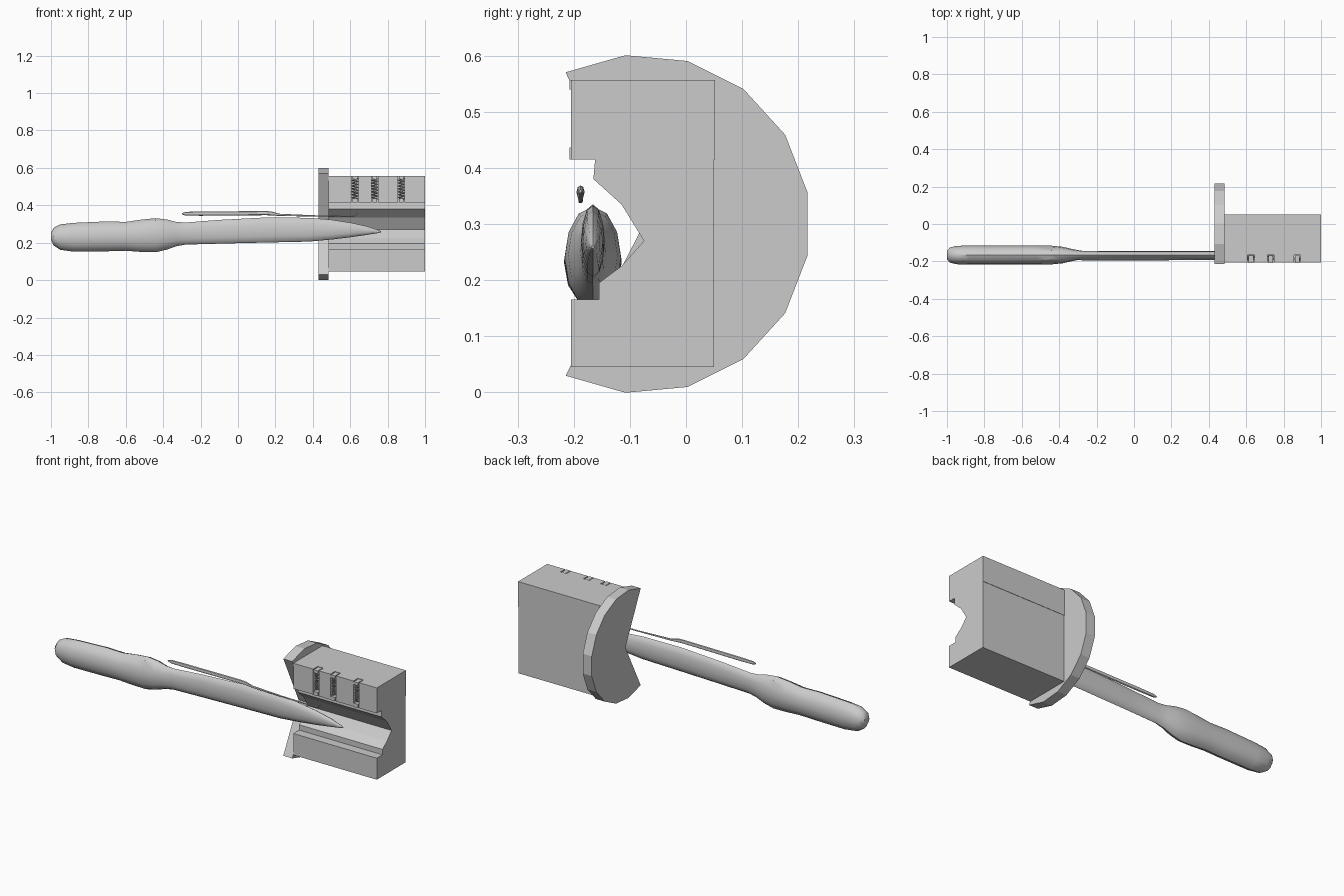
import bpy, bmesh, math
from mathutils import Vector

if "Cube" in bpy.data.objects:
    bpy.data.objects.remove(bpy.data.objects["Cube"])

steel = bpy.data.materials.new("steel grey")
steel.diffuse_color = (0.6, 0.6, 0.6, 1)
steel.use_nodes = True
steel.node_tree.nodes["Principled BSDF"].inputs["Base Color"].default_value = steel.diffuse_color


def finish(name, bm, smooth=None):
    bmesh.ops.recalc_face_normals(bm, faces=bm.faces)
    me = bpy.data.meshes.new(name)
    bm.to_mesh(me)
    bm.free()
    ob = bpy.data.objects.new(name, me)
    bpy.context.collection.objects.link(ob)
    me.materials.append(steel)
    if smooth:
        bpy.ops.object.select_all(action='DESELECT')
        ob.select_set(True)
        bpy.context.view_layer.objects.active = ob
        bpy.ops.object.shade_smooth_by_angle(angle=math.radians(smooth))
    return ob


def extrude(name, points, depth):
    """Closed 3D polygon swept along the depth vector."""
    bm = bmesh.new()
    face = bm.faces.new([bm.verts.new(p) for p in points])
    new = bmesh.ops.extrude_face_region(bm, geom=[face])["geom"]
    verts = [g for g in new if isinstance(g, bmesh.types.BMVert)]
    bmesh.ops.translate(bm, verts=verts, vec=Vector(depth))
    # the region extrude drops the starting cap when needed: make sure both caps exist
    bmesh.ops.holes_fill(bm, edges=[e for e in bm.edges if e.is_boundary], sides=0)
    return finish(name, bm)


def box(name, x0, x1, y0, y1, z0, z1):
    return extrude(name, [(x0, y0, z0), (x1, y0, z0), (x1, y1, z0), (x0, y1, z0)],
                   (0, 0, z1 - z0))


def loft(name, stations, yc, sides=12, smooth=35):
    """Oval rings along x; each station is x, low z, high z, half width."""
    bm = bmesh.new()
    rings = []
    for x, lo, hi, w in stations:
        zc, h = (lo + hi) / 2, (hi - lo) / 2
        rings.append([bm.verts.new((x, yc + w * math.cos(a), zc + h * math.sin(a)))
                      for a in (2 * math.pi * i / sides for i in range(sides))])
    for a, b in zip(rings, rings[1:]):
        for i in range(sides):
            j = (i + 1) % sides
            bm.faces.new((a[i], a[j], b[j], b[i]))
    bm.faces.new(rings[0])
    bm.faces.new(rings[-1])
    return finish(name, bm, smooth)


# Cylinder flange: 17-sided disc with a wedge cut out to its centre
step = 2 * math.pi / 17
rim = [(0.43, -0.08 + 0.302 * math.cos((k + 0.5) * step), 0.3 + 0.302 * math.sin((k + 0.5) * step))
       for k in range(-6, 6)]
extrude("cylinder_flange", rim + [(0.43, -0.08, 0.29)], (0.055, 0, 0))

# Lower housing
box("lower_housing", 0.485, 1.0, -0.205, 0.05, 0.045, 0.165)

# Middle housing with the keyway trough
trough = [(0.05, 0.165), (0.05, 0.415), (-0.162, 0.415), (-0.165, 0.38), (-0.115, 0.335),
          (-0.075, 0.27), (-0.115, 0.225), (-0.155, 0.195), (-0.155, 0.165)]
extrude("keyway_housing", [(0.485, y, z) for y, z in trough], (0.515, 0, 0))

# Upper housing with open spring chambers
chambers = [0.625, 0.731, 0.873]
comb = [(0.485, 0.052), (0.485, -0.205)]
for x in chambers:
    comb += [(x - 0.018, -0.205), (x - 0.018, -0.165), (x + 0.018, -0.165), (x + 0.018, -0.205)]
comb += [(1.0, -0.205), (1.0, 0.052)]
extrude("upper_housing", [(x, y, 0.415) for x, y in comb], (0, 0, 0.142))

# Pins, caps and coil springs in each chamber
for n, x in enumerate(chambers, 1):
    box(f"pin_{n}", x - 0.013, x + 0.013, -0.208, -0.168, 0.415, 0.436)
    box(f"spring_cap_{n}", x - 0.013, x + 0.013, -0.208, -0.168, 0.54, 0.556)
    cu = bpy.data.curves.new(f"spring_{n}", 'CURVE')
    cu.dimensions = '3D'
    cu.bevel_depth = 0.003
    cu.bevel_resolution = 0
    turns, per = 7, 8
    sp = cu.splines.new('POLY')
    sp.points.add(turns * per)
    for i, p in enumerate(sp.points):
        a = 2 * math.pi * i / per
        p.co = (x + 0.014 * math.cos(a), -0.188 + 0.014 * math.sin(a),
                0.434 + 0.108 * i / (turns * per), 1)
    ob = bpy.data.objects.new(f"spring_{n}", cu)
    bpy.context.collection.objects.link(ob)
    cu.materials.append(steel)
    bpy.ops.object.select_all(action='DESELECT')
    ob.select_set(True)
    bpy.context.view_layer.objects.active = ob
    bpy.ops.object.convert(target='MESH')

# Large tool: swelling grip running into a flat pointed blade
loft("handle_and_blade", [
    (-1.0, 0.215, 0.255, 0.022), (-0.985, 0.185, 0.28, 0.04), (-0.95, 0.162, 0.298, 0.049),
    (-0.88, 0.152, 0.306, 0.051), (-0.7, 0.154, 0.314, 0.051), (-0.6, 0.157, 0.311, 0.051),
    (-0.52, 0.151, 0.323, 0.051), (-0.44, 0.149, 0.331, 0.05), (-0.38, 0.163, 0.324, 0.044),
    (-0.33, 0.181, 0.311, 0.032), (-0.28, 0.19, 0.308, 0.023), (-0.1, 0.195, 0.322, 0.021),
    (0.15, 0.201, 0.335, 0.021), (0.38, 0.206, 0.333, 0.021), (0.5, 0.217, 0.323, 0.02),
    (0.6, 0.229, 0.308, 0.018), (0.69, 0.242, 0.288, 0.013), (0.745, 0.251, 0.27, 0.007),
    (0.765, 0.256, 0.262, 0.002)], -0.166)

# Slender pick with a hooked tip
loft("slim_pick", [
    (-0.3, 0.352, 0.358, 0.003), (-0.28, 0.345, 0.365, 0.006), (-0.2, 0.344, 0.367, 0.007),
    (0.15, 0.347, 0.369, 0.007), (0.18, 0.346, 0.367, 0.006), (0.22, 0.343, 0.355, 0.005),
    (0.4, 0.34, 0.347, 0.004), (0.6, 0.337, 0.343, 0.004), (0.625, 0.34, 0.348, 0.003),
    (0.64, 0.356, 0.362, 0.002)], -0.188, sides=8)
